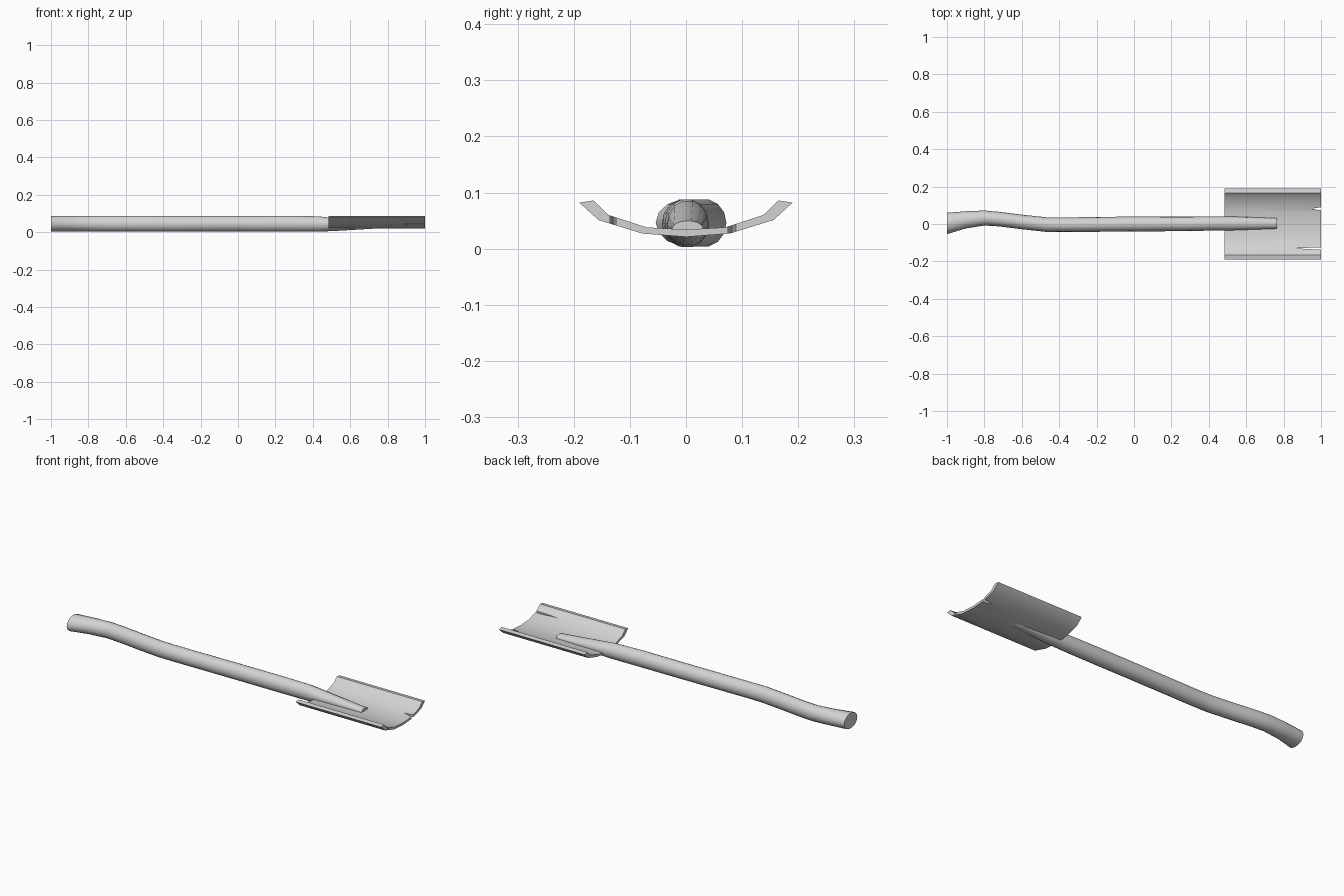
import bpy, bmesh, math

cube = bpy.data.objects.get("Cube")
if cube:
    bpy.data.objects.remove(cube, do_unlink=True)

grey = bpy.data.materials.new("light_grey")
grey.use_nodes = True
grey.diffuse_color = (0.65, 0.65, 0.65, 1)
grey.node_tree.nodes["Principled BSDF"].inputs["Base Color"].default_value = (0.65, 0.65, 0.65, 1)


def loft(name, rings):
    """Skin equal-length rings of points and cap both ends."""
    bm = bmesh.new()
    loops = [[bm.verts.new(p) for p in ring] for ring in rings]
    n = len(loops[0])
    for a, b in zip(loops, loops[1:]):
        for i in range(n):
            j = (i + 1) % n
            bm.faces.new((a[i], a[j], b[j], b[i]))
    bm.faces.new(loops[0])
    bm.faces.new(loops[-1])
    bmesh.ops.recalc_face_normals(bm, faces=bm.faces)
    mesh = bpy.data.meshes.new(name)
    bm.to_mesh(mesh)
    bm.free()
    mesh.materials.append(grey)
    obj = bpy.data.objects.new(name, mesh)
    bpy.context.collection.objects.link(obj)
    return obj


def activate(obj):
    bpy.ops.object.select_all(action='DESELECT')
    obj.select_set(True)
    bpy.context.view_layer.objects.active = obj


def smooth(obj, degrees):
    activate(obj)
    bpy.ops.object.shade_smooth_by_angle(angle=math.radians(degrees))


# Bent wooden handle: x, centre y, half width, bottom z, top z
stations = [
    (-1.0, 0.003, 0.057, 0.004, 0.089),
    (-0.9, 0.022, 0.046, 0.004, 0.089),
    (-0.8, 0.032, 0.040, 0.003, 0.089),
    (-0.72, 0.026, 0.039, 0.003, 0.089),
    (-0.6, 0.011, 0.039, 0.003, 0.089),
    (-0.47, -0.003, 0.039, 0.003, 0.089),
    (-0.38, -0.004, 0.039, 0.003, 0.088),
    (0.0, 0.0, 0.040, 0.003, 0.088),
    (0.27, 0.001, 0.039, 0.002, 0.089),
    (0.43, 0.003, 0.038, 0.002, 0.086),
    (0.52, 0.003, 0.037, 0.006, 0.076),
    (0.765, 0.003, 0.028, 0.021, 0.050),
]
SIDES = 14
rings = []
for x, cy, half, low, high in stations:
    angles = [2 * math.pi * i / SIDES for i in range(SIDES)]
    rings.append([(x, cy + half * math.cos(a),
                   (low + high) / 2 + (high - low) / 2 * math.sin(a)) for a in angles])
smooth(loft("handle", rings), 45)

# Curved blade: mirrored half profiles swept along x
upper = [(0, 0.034), (0.07, 0.038), (0.138, 0.060), (0.165, 0.086)]
lower = [(0.190, 0.082), (0.156, 0.051), (0.078, 0.027), (0, 0.021)]
half = upper + lower
section = half + [(-y, z) for y, z in reversed(half[1:-1])]
blade = loft("blade", [[(x, y, z) for y, z in section] for x in (0.483, 1.0)])

# Wedge-shaped tears in the front edge
for y, depth, width in ((-0.130, 0.135, 0.012), (0.082, 0.05, 0.016)):
    outline = [(1.0 - depth, y), (1.0 - depth * 0.4, y - width * 0.4),
               (1.01, y - width / 2), (1.01, y + width / 2),
               (1.0 - depth * 0.5, y + width * 0.25)]
    cutter = loft("tear_cutter", [[(px, py, z) for px, py in outline] for z in (-0.1, 0.2)])
    cutter.hide_render = True
    tear = blade.modifiers.new("tear", 'BOOLEAN')
    tear.operation = 'DIFFERENCE'
    tear.solver = 'EXACT'
    tear.object = cutter
    activate(blade)
    bpy.ops.object.modifier_apply(modifier=tear.name)
    bpy.data.objects.remove(cutter, do_unlink=True)
smooth(blade, 35)
